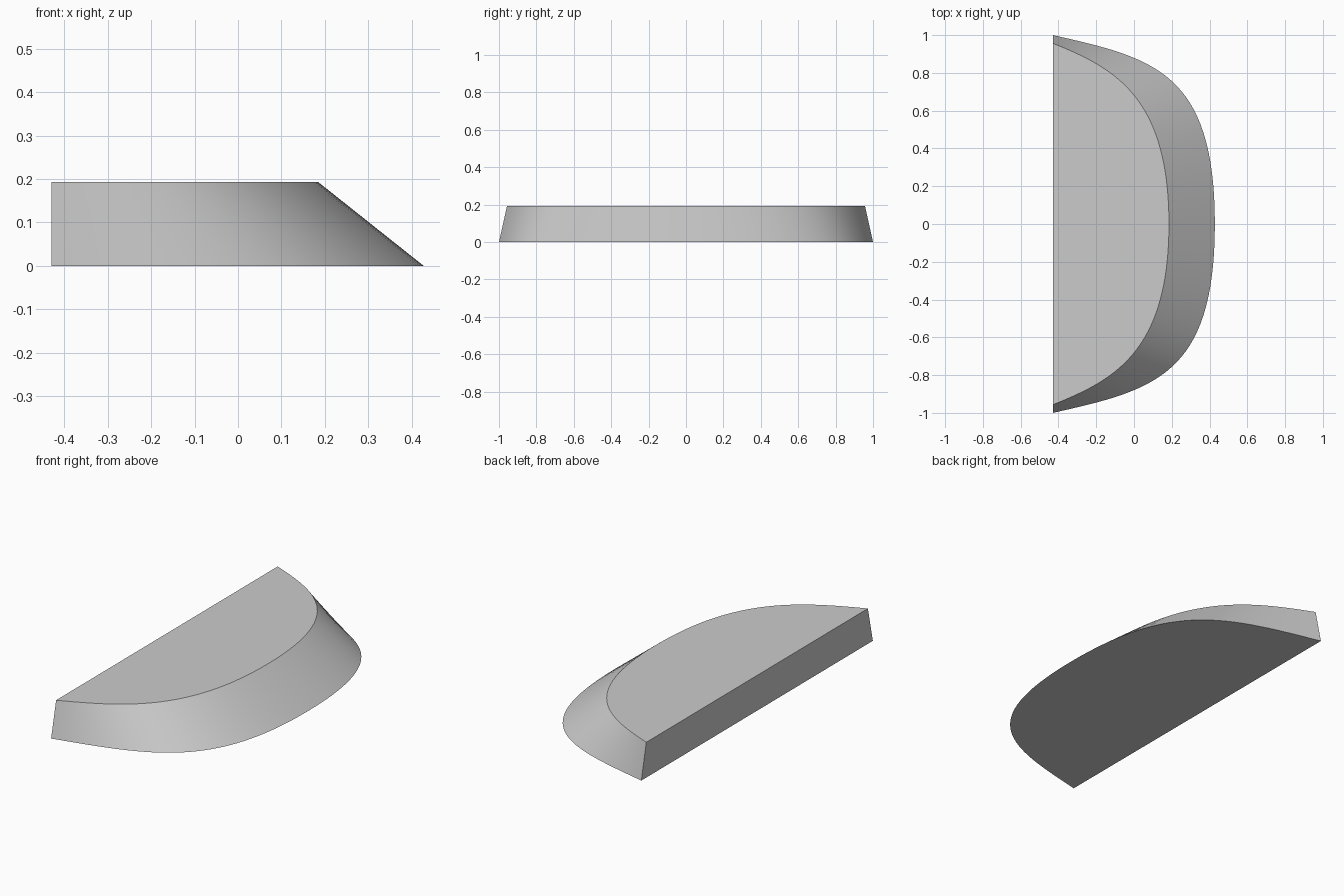
import bpy
import bmesh
import math
from mathutils import Vector
from mathutils.geometry import interpolate_bezier

old = bpy.data.objects.get("Cube")
if old:
    bpy.data.objects.remove(old, do_unlink=True)

HEIGHT = 0.193
STEPS = 33

# Single plain grey material
grey = bpy.data.materials.new("plain_grey")
grey.use_nodes = True
colour = (0.6, 0.6, 0.6, 1.0)
grey.diffuse_color = colour
grey.node_tree.nodes["Principled BSDF"].inputs["Base Color"].default_value = colour


def bowed_outline(corner, handle, apex_handle, apex, z):
    """Half curve from the straight edge to the apex, mirrored across y."""
    controls = [Vector((x, y, z)) for x, y in (corner, handle, apex_handle, apex)]
    half = interpolate_bezier(*controls, STEPS)
    mirrored = [Vector((p.x, -p.y, p.z)) for p in reversed(half[:-1])]
    return half + mirrored


bottom = bowed_outline((-0.43, 1), (0.1, 0.88), (0.428, 0.81), (0.428, 0), 0)
top = bowed_outline((-0.43, 0.957), (-0.12, 0.83), (0.185, 0.69), (0.185, 0), HEIGHT)

# Bowed block: flat top and base, sloping curved rim, upright straight edge
bm = bmesh.new()
low = [bm.verts.new(p) for p in bottom]
high = [bm.verts.new(p) for p in top]
bm.faces.new(low)
bm.faces.new(high)
count = len(low)
for i in range(count):
    j = (i + 1) % count
    bm.faces.new((low[i], low[j], high[j], high[i]))
bmesh.ops.recalc_face_normals(bm, faces=bm.faces)

mesh = bpy.data.meshes.new("bowed_block")
bm.to_mesh(mesh)
bm.free()
mesh.materials.append(grey)
block = bpy.data.objects.new("bowed_block", mesh)
bpy.context.collection.objects.link(block)

# Smooth rim with crisp top, base and end edges
bpy.ops.object.select_all(action="DESELECT")
block.select_set(True)
bpy.context.view_layer.objects.active = block
bpy.ops.object.shade_smooth_by_angle(angle=math.radians(30))
